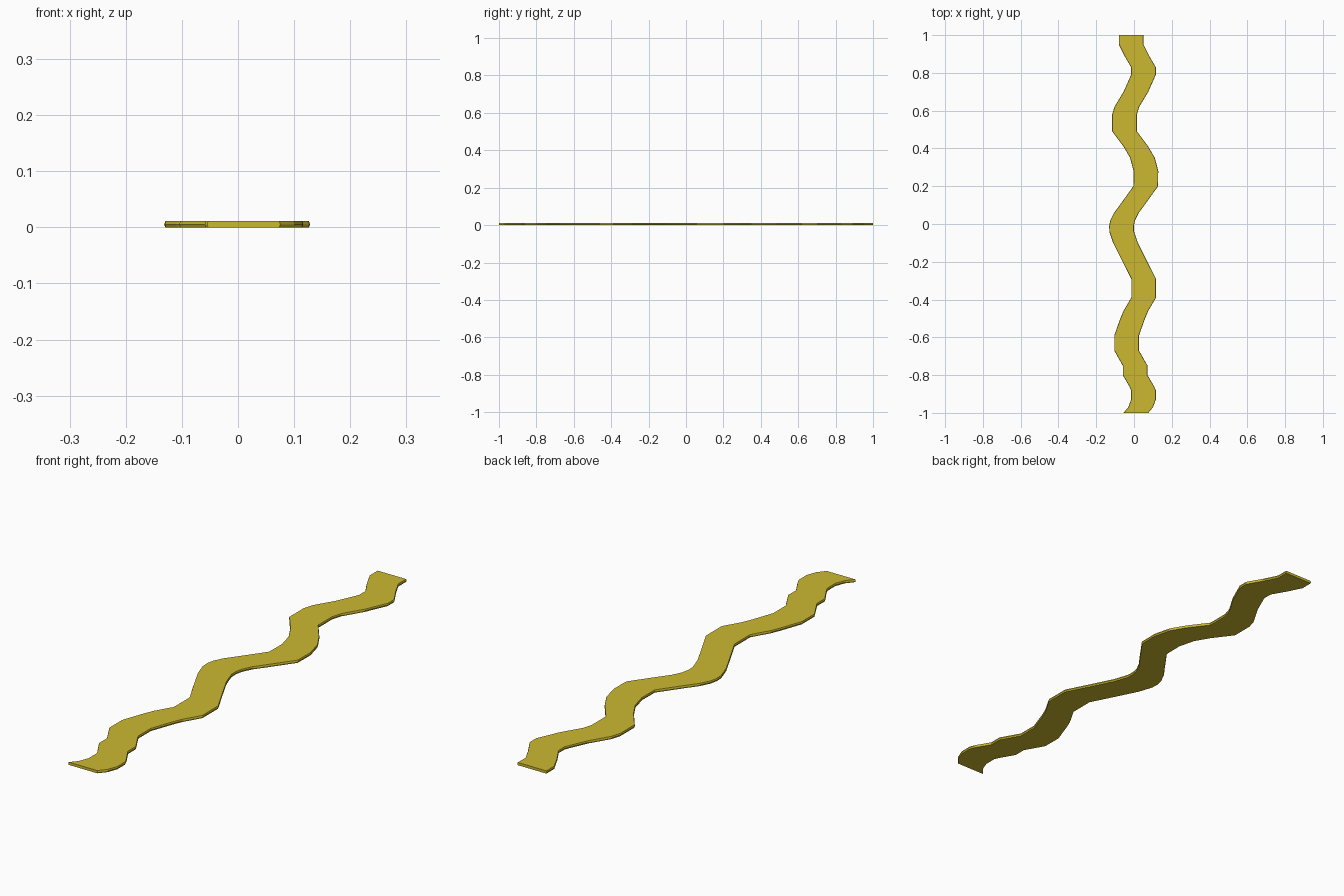
import bpy, bmesh

if "Cube" in bpy.data.objects:
    bpy.data.objects.remove(bpy.data.objects["Cube"])

# Centre line of the wavy strip: (y, x)
path = [(1, -.015), (.95, -.015), (.89, .015), (.83, .05), (.79, .05), (.70, .01),
        (.62, -.038), (.58, -.05), (.49, -.05), (.41, .01), (.35, .045), (.28, .063),
        (.20, .062), (.10, -.01), (.06, -.04), (.02, -.06), (-.01, -.066), (-.04, -.065),
        (-.10, -.045), (-.20, .005), (-.29, .051), (-.39, .051), (-.46, .01),
        (-.50, -.007), (-.59, -.039), (-.67, -.039), (-.75, .006), (-.80, .006),
        (-.86, .041), (-.88, .05), (-.93, .05), (-.97, .035), (-1, .01)]
HALF, T, LIP = .0655, .011, .002

# Cross-section with slightly ridged side edges: (x, z)
section = [(-HALF + LIP, 0), (HALF - LIP, 0), (HALF, T / 2),
           (HALF - LIP, T), (-HALF + LIP, T), (-HALF, T / 2)]

bm = bmesh.new()
rings = [[bm.verts.new((cx + x, y, z)) for x, z in section] for y, cx in path]
n = len(section)
for a, b in zip(rings, rings[1:]):
    for i in range(n):
        j = (i + 1) % n
        bm.faces.new((a[i], a[j], b[j], b[i]))
bm.faces.new(rings[0])
bm.faces.new(rings[-1])
bmesh.ops.recalc_face_normals(bm, faces=bm.faces)

mesh = bpy.data.meshes.new("wavy_strip")
bm.to_mesh(mesh)
bm.free()
strip = bpy.data.objects.new("wavy_strip", mesh)
bpy.context.collection.objects.link(strip)

# Mustard yellow
mat = bpy.data.materials.new("mustard")
mat.diffuse_color = (.60, .48, .03, 1)
mat.use_nodes = True
mat.node_tree.nodes["Principled BSDF"].inputs["Base Color"].default_value = mat.diffuse_color
mesh.materials.append(mat)
